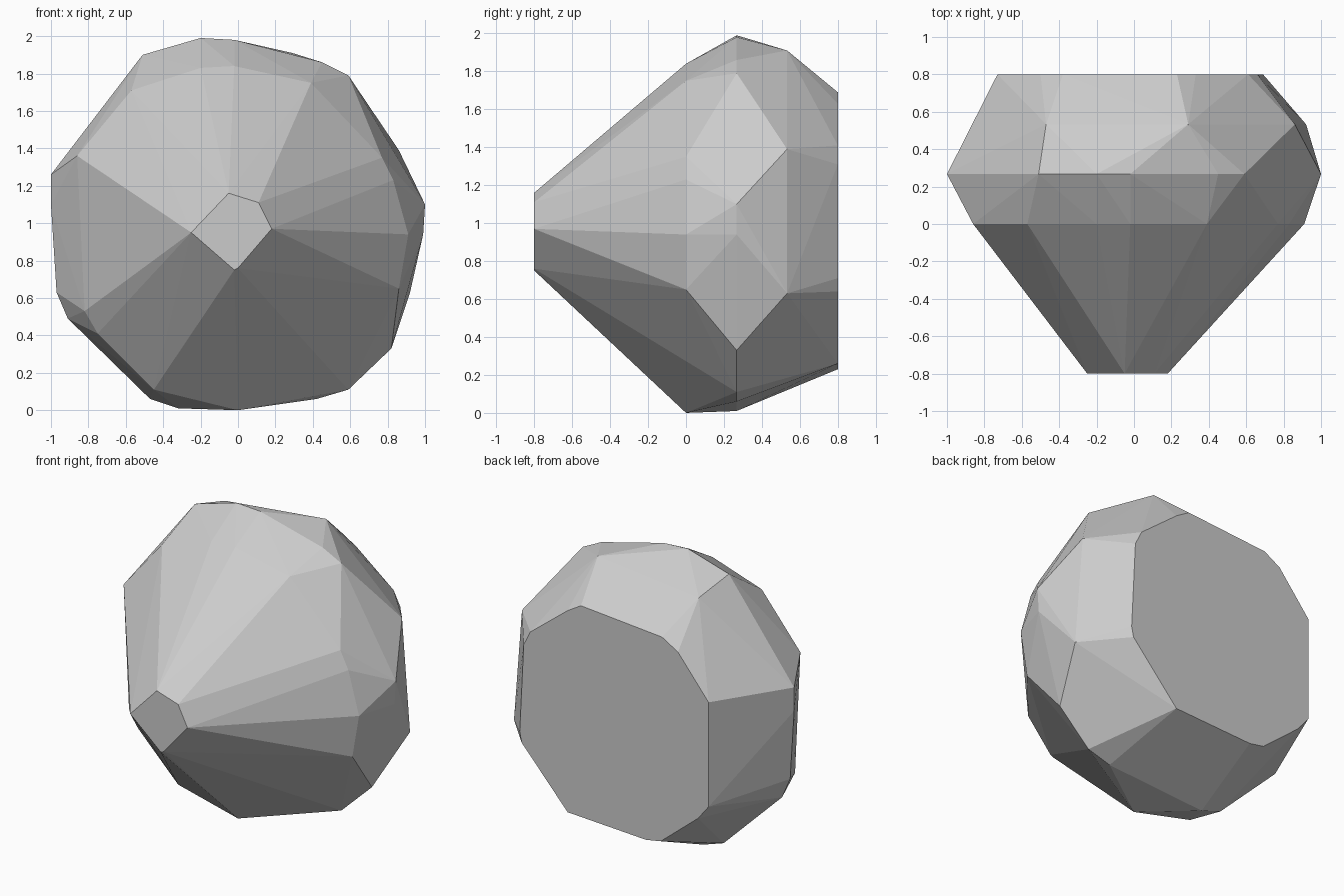
import bpy, bmesh, math

# Cross-section outlines (x, z) of the faceted stone, keyed by depth y
RINGS = {
    # small front facet
    -0.8: [(-.25, .95), (-.05, 1.16), (.11, 1.11), (.18, .97), (0, .76), (-.02, .75)],
    # shoulder where the front cone ends
    0.0: [(-.86, 1.36), (-.57, 1.71), (-.2, 1.83), (-.02, 1.84), (.39, 1.75),
          (.77, 1.35), (.83, 1.23), (.91, .94), (.86, .65), (0, 0),
          (-.45, .11), (-.75, .41), (-.82, .53)],
    # widest girdle
    0.267: [(-.51, 1.9), (-.2, 1.99), (-.02, 1.98), (.45, 1.86), (.59, 1.79),
            (1, 1.1), (.99, .94), (.82, .33), (.59, .11), (.42, .06),
            (-.32, .01), (-.47, .06), (-.91, .49), (-.97, .63), (-1, 1.1), (-1, 1.26)],
    # rear bevel corners
    0.533: [(-.47, 1.83), (.29, 1.91), (.86, 1.39), (.92, .63)],
    # large flat back
    0.8: [(.69, .71), (.66, 1.31), (.61, 1.41), (.33, 1.63), (.23, 1.69),
          (-.38, 1.64), (-.5, 1.57), (-.73, 1.29), (-.73, .58), (-.65, .48),
          (-.37, .25), (-.26, .23), (.33, .26), (.42, .37), (.675, .64)],
}

# Wrap all outlines in one convex skin
bm = bmesh.new()
for y, ring in RINGS.items():
    for x, z in ring:
        bm.verts.new((x, y, z))
bmesh.ops.convex_hull(bm, input=bm.verts[:])
bmesh.ops.delete(bm, geom=[v for v in bm.verts if not v.link_faces], context='VERTS')

# Merge flat triangles into clean facets
bmesh.ops.dissolve_limit(bm, angle_limit=math.radians(1),
                         verts=bm.verts[:], edges=bm.edges[:])
bmesh.ops.recalc_face_normals(bm, faces=bm.faces[:])

mesh = bpy.data.meshes.new("faceted_stone")
bm.to_mesh(mesh)
bm.free()
stone = bpy.data.objects.new("faceted_stone", mesh)
bpy.context.collection.objects.link(stone)
